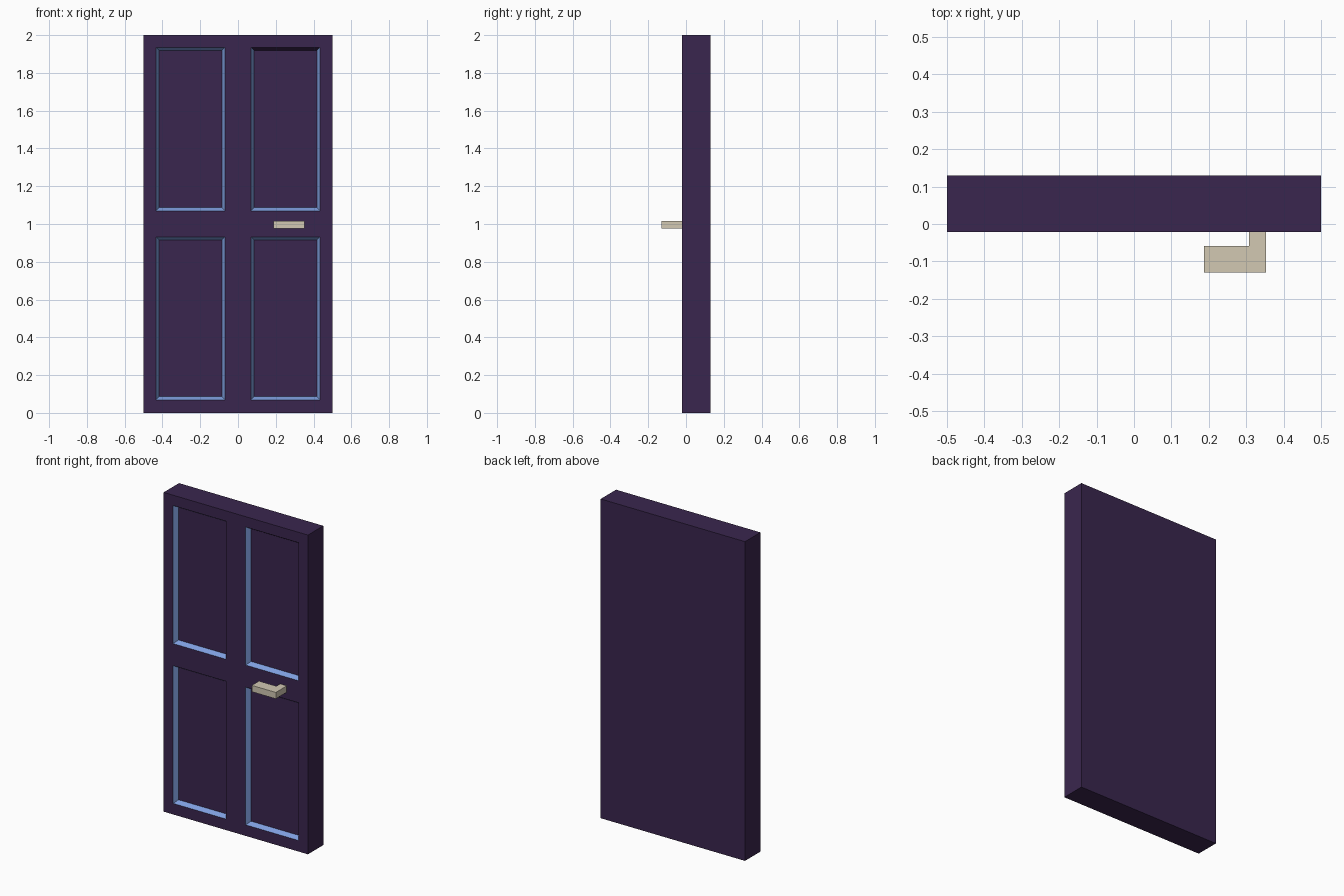
import bpy, bmesh
from mathutils import Vector

if "Cube" in bpy.data.objects:
    bpy.data.objects.remove(bpy.data.objects["Cube"])


def material(name, rgb):
    m = bpy.data.materials.new(name)
    m.diffuse_color = (*rgb, 1.0)
    m.use_nodes = True
    m.node_tree.nodes["Principled BSDF"].inputs["Base Color"].default_value = m.diffuse_color
    return m


purple = material("dark_purple", (0.042, 0.0194, 0.0762))
blue = material("trim_blue", (0.209, 0.342, 0.73))
cream = material("handle_cream", (0.645, 0.58, 0.45))


def finish(bm, name, mats):
    mesh = bpy.data.meshes.new(name)
    bm.normal_update()
    bm.to_mesh(mesh)
    bm.free()
    for m in mats:
        mesh.materials.append(m)
    obj = bpy.data.objects.new(name, mesh)
    bpy.context.collection.objects.link(obj)
    return obj


# Door slab, cut along the panel borders
FRONT, BACK = -0.022, 0.13
bm = bmesh.new()
bmesh.ops.create_cube(bm, size=1.0)
for v in bm.verts:
    v.co = Vector((v.co.x, FRONT if v.co.y < 0 else BACK, (v.co.z + 0.5) * 2))

PANEL_X = (0.069, 0.434)
PANEL_Z = ((0.069, 0.932), (1.07, 1.935))
cuts = [((s * x, 0, 0), (1, 0, 0)) for s in (-1, 1) for x in PANEL_X]
cuts += [((0, 0, z), (0, 0, 1)) for pair in PANEL_Z for z in pair]
for co, no in cuts:
    bmesh.ops.bisect_plane(bm, geom=bm.verts[:] + bm.edges[:] + bm.faces[:],
                           plane_co=co, plane_no=no)
bm.normal_update()


def is_panel(f):
    c = f.calc_center_median()
    return (f.normal.y < -0.9 and PANEL_X[0] < abs(c.x) < PANEL_X[1]
            and any(a < c.z < b for a, b in PANEL_Z))


# Sunken panels with sloped blue trim
panels = [f for f in bm.faces if is_panel(f)]
trim = bmesh.ops.inset_individual(bm, faces=panels, thickness=0.024,
                                  depth=-0.028)["faces"]
bm.normal_update()
for f in trim:
    if f in panels:
        continue
    c = f.calc_center_median()
    # the top slope of the upper right panel is left purple
    plain = c.x > 0 and c.z > 1.5 and f.normal.z < -0.3
    f.material_index = 0 if plain else 1
finish(bm, "door", [purple, blue])

# Lever handle: L-shaped profile raised in z
profile = [(0.307, FRONT), (0.307, -0.059), (0.187, -0.059),
           (0.187, -0.13), (0.353, -0.13), (0.353, FRONT)]
bm = bmesh.new()
base = bm.faces.new([bm.verts.new((x, y, 0.976)) for x, y in profile])
top = bmesh.ops.extrude_face_region(bm, geom=[base])["geom"]
bmesh.ops.translate(bm, vec=(0, 0, 0.04),
                    verts=[g for g in top if isinstance(g, bmesh.types.BMVert)])
bmesh.ops.recalc_face_normals(bm, faces=bm.faces[:])
finish(bm, "handle", [cream])
